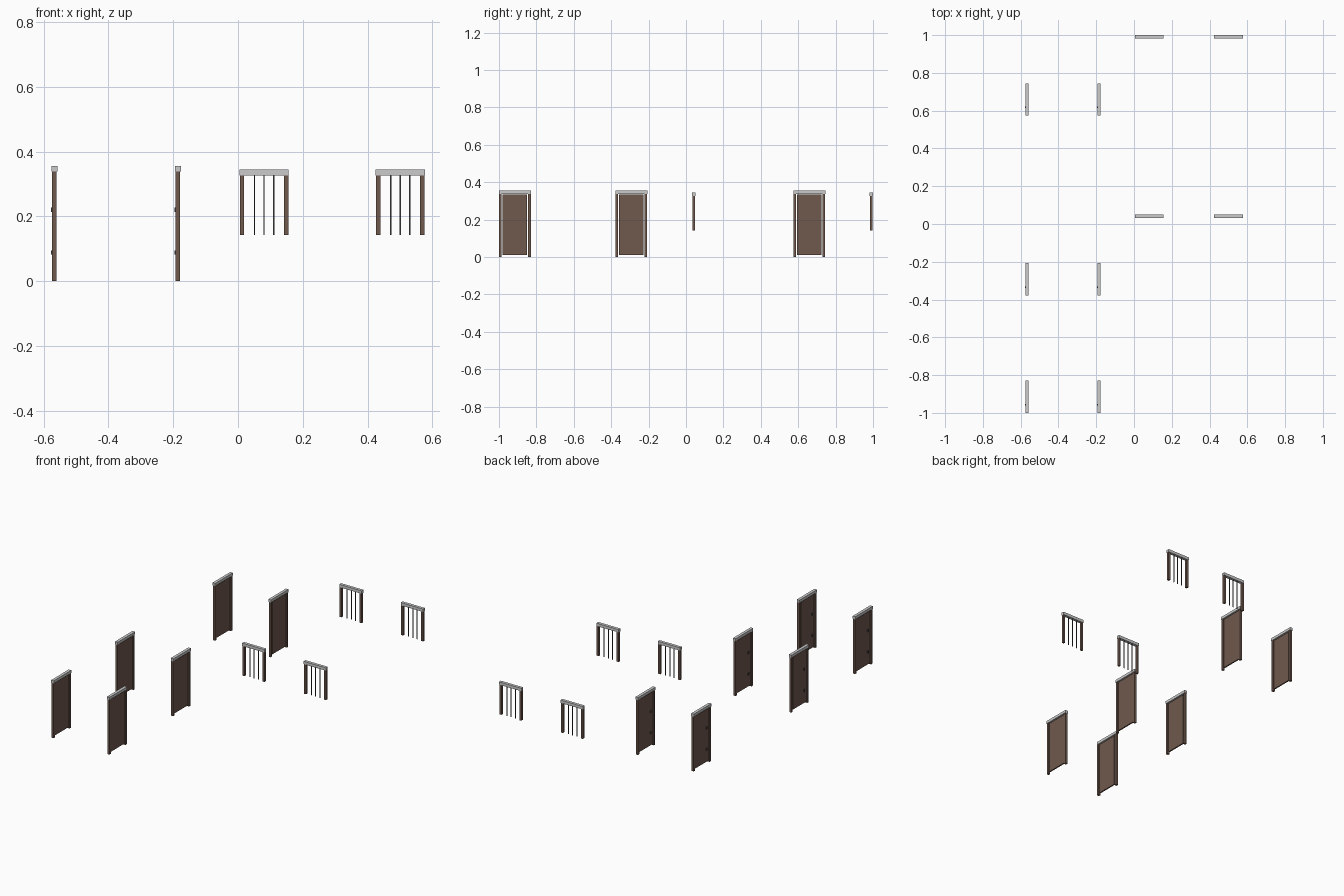
import bpy, bmesh
from mathutils import Matrix, Vector

if "Cube" in bpy.data.objects:
    bpy.data.objects.remove(bpy.data.objects["Cube"])


def material(name, col):
    m = bpy.data.materials.new(name)
    m.diffuse_color = (*col, 1)
    m.use_nodes = True
    m.node_tree.nodes["Principled BSDF"].inputs["Base Color"].default_value = m.diffuse_color
    return m


WOOD = material("wood", (0.16, 0.10, 0.075))
IRON = material("iron", (0.08, 0.07, 0.07))


def boxes(name, extents, origin, mat=None):
    """One object from boxes given as (x0, x1, y0, y1, z0, z1)."""
    bm = bmesh.new()
    for x0, x1, y0, y1, z0, z1 in extents:
        centre = Vector(((x0 + x1) / 2, (y0 + y1) / 2, (z0 + z1) / 2))
        size = Matrix.Diagonal((x1 - x0, y1 - y0, z1 - z0, 1))
        bmesh.ops.create_cube(bm, size=1, matrix=Matrix.Translation(centre) @ size)
    me = bpy.data.meshes.new(name)
    bm.to_mesh(me)
    bm.free()
    ob = bpy.data.objects.new(name, me)
    ob.location = origin
    bpy.context.collection.objects.link(ob)
    if mat:
        me.materials.append(mat)
    return ob


# Doors: origin at the centre plane of the frame, low-y end, on the ground
def door(x, y):
    o = (x, y, 0)
    w = 0.171
    boxes("door_posts", [(-.007, .007, .001, .0145, 0, .338),
                         (-.007, .007, w - .0145, w - .001, 0, .338)], o, WOOD)
    boxes("door_lintel", [(-.009, .009, 0, w, .338, .355)], o)
    boxes("door_panel", [(-.004, .004, .020, w - .020, .010, .333)], o, WOOD)
    # Two small fittings on the -x face
    boxes("door_fittings", [(-.0105, -.004, .040, .048, z, z + .013)
                            for z in (.082, .214)], o, IRON)


# Windows: origin at the low-x end, centre plane, under the posts
def window(x, y):
    o = (x, y, .143)
    w = 0.152
    boxes("window_posts", [(.001, .0145, -.007, .007, 0, .183),
                           (w - .0145, w - .001, -.007, .007, 0, .183)], o, WOOD)
    boxes("window_lintel", [(0, w, -.009, .009, .183, .201)], o)
    boxes("window_bars", [(c - .002, c + .002, -.002, .002, 0, .183)
                          for c in (w / 2 - .0295, w / 2, w / 2 + .0295)], o, IRON)


for x in (-.5665, -.1855):
    for y in (-1, -.378, .574):
        door(x, y)

for x in (.0045, .4245):
    for y in (.042, .991):
        window(x, y)
